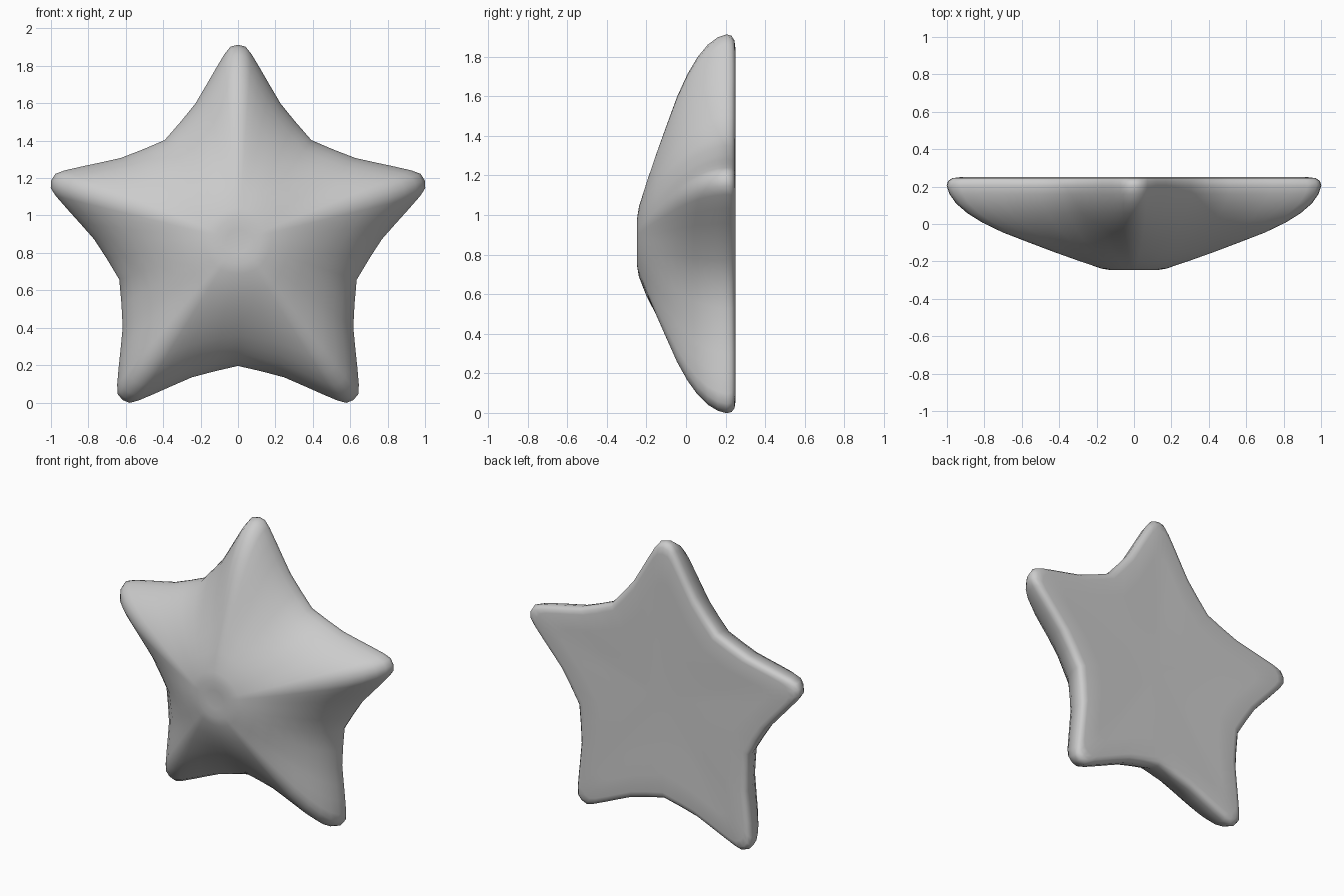
import bpy, bmesh, math

if "Cube" in bpy.data.objects:
    bpy.data.objects.remove(bpy.data.objects["Cube"])

CZ = 0.863  # height of the star's centre
TIP = 1.05

# Half-arm outline (sideways, along arm), from tip to valley
half = [(0, 1.05), (0.04, 1.04), (0.072, 1.0), (0.12, 0.92),
        (0.172, 0.83), (0.228, 0.735), (0.305, 0.64), (0.392, 0.54)]
arm = [(-x, z) for x, z in half[:0:-1]] + half[:-1]

# Full five-armed outline as (angle, radius)
outline = []
for i in range(5):
    for x, z in arm:
        outline.append((math.atan2(x, z) + i * math.tau / 5, math.hypot(x, z)))

# Rings from front to back: scale, y, roundness (1 = circle, 0 = star)
rings = [(0.06, -0.245, 1), (0.115, -0.247, 1), (0.17, -0.238, 0.95),
         (0.29, -0.198, 0.75), (0.43, -0.148, 0.5), (0.57, -0.095, 0.28),
         (0.7, -0.045, 0.14), (0.81, 0.008, 0.05), (0.89, 0.058, 0.02),
         (0.95, 0.11, 0), (0.985, 0.16, 0), (1.0, 0.205, 0),
         (0.993, 0.23, 0), (0.97, 0.245, 0), (0.93, 0.25, 0),
         (0.75, 0.249, 0), (0.5, 0.246, 0), (0.25, 0.244, 0.3)]

bm = bmesh.new()
loops = []
for s, y, k in rings:
    loop = []
    for a, r in outline:
        rr = s * (r * (1 - k) + TIP * k)
        loop.append(bm.verts.new((rr * math.sin(a), y, CZ + rr * math.cos(a))))
    loops.append(loop)

# Skin the rings and close the two centres
n = len(outline)
for a, b in zip(loops, loops[1:]):
    for j in range(n):
        bm.faces.new((a[j], a[(j + 1) % n], b[(j + 1) % n], b[j]))
for loop, y in ((loops[0], -0.242), (loops[-1], 0.243)):
    c = bm.verts.new((0, y, CZ))
    for j in range(n):
        bm.faces.new((loop[j], loop[(j + 1) % n], c))
bmesh.ops.recalc_face_normals(bm, faces=bm.faces)
for f in bm.faces:
    f.smooth = True

mesh = bpy.data.meshes.new("star")
bm.to_mesh(mesh)
bm.free()
star = bpy.data.objects.new("star", mesh)
bpy.context.collection.objects.link(star)
